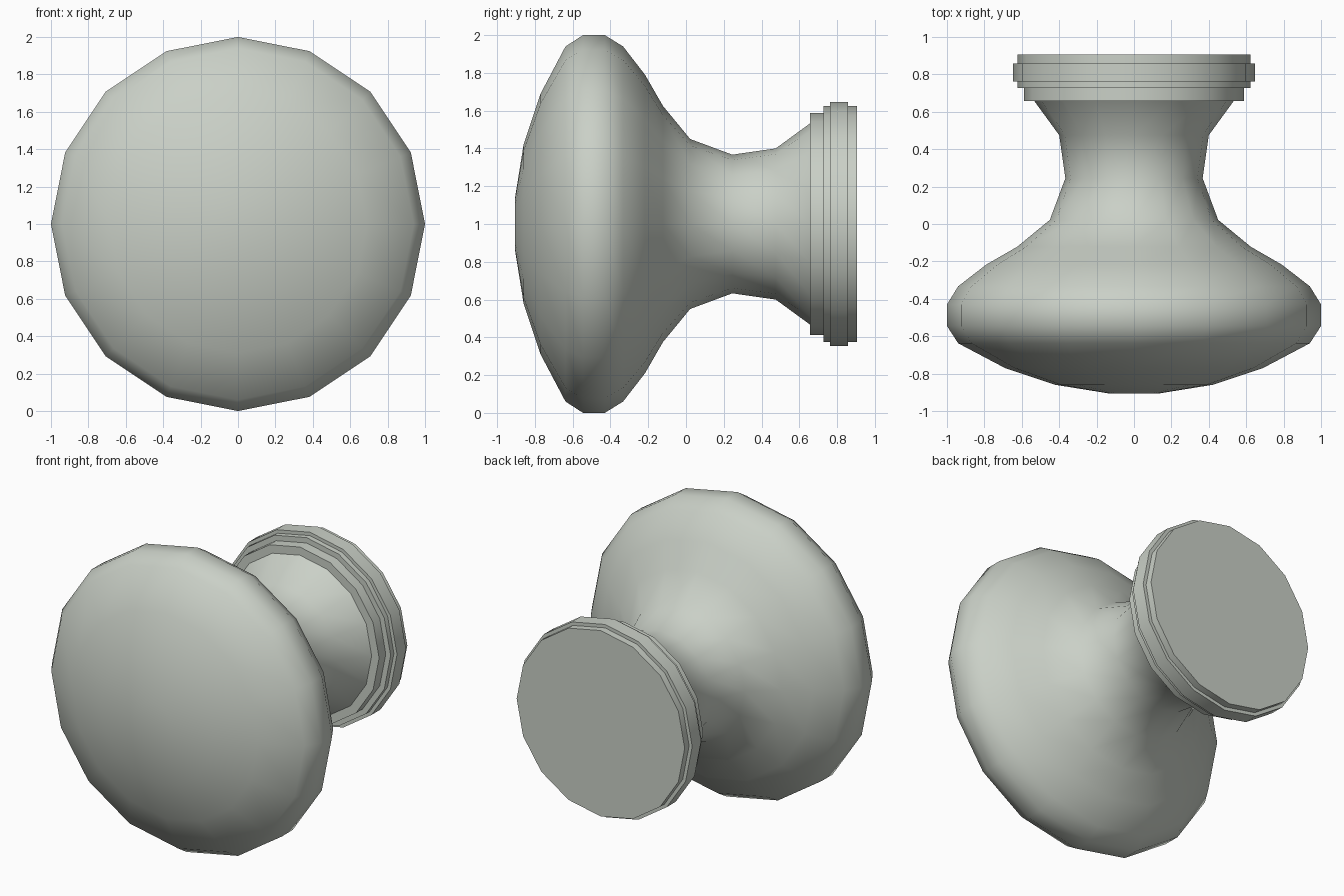
import bpy, bmesh, math

if "Cube" in bpy.data.objects:
    bpy.data.objects.remove(bpy.data.objects["Cube"])

SEGMENTS = 16
CENTRE_Z = 1.0

material = bpy.data.materials.new("pale grey green")
material.diffuse_color = (0.59, 0.63, 0.57, 1)
material.use_nodes = True
material.node_tree.nodes["Principled BSDF"].inputs["Base Color"].default_value = material.diffuse_color


def lathe(name, profile, sharp_angle):
    """Revolve (y, radius) points around the horizontal y axis, capping both ends."""
    bm = bmesh.new()
    rings = []
    for y, r in profile:
        rings.append([bm.verts.new((r * math.sin(2 * math.pi * i / SEGMENTS), y,
                                    CENTRE_Z + r * math.cos(2 * math.pi * i / SEGMENTS)))
                      for i in range(SEGMENTS)])
    for a, b in zip(rings, rings[1:]):
        for i in range(SEGMENTS):
            j = (i + 1) % SEGMENTS
            bm.faces.new((a[i], a[j], b[j], b[i]))
    bm.faces.new(rings[0])
    bm.faces.new(rings[-1])
    bmesh.ops.recalc_face_normals(bm, faces=bm.faces)
    mesh = bpy.data.meshes.new(name)
    bm.to_mesh(mesh)
    bm.free()
    mesh.materials.append(material)
    obj = bpy.data.objects.new(name, mesh)
    bpy.context.collection.objects.link(obj)
    bpy.ops.object.select_all(action='DESELECT')
    obj.select_set(True)
    bpy.context.view_layer.objects.active = obj
    bpy.ops.object.shade_smooth_by_angle(angle=math.radians(sharp_angle))
    return obj


# Domed knob head flowing into the waisted neck
lathe("knob_head_and_neck", [
    (-0.905, 0.14), (-0.86, 0.42), (-0.77, 0.69), (-0.638, 0.94),
    (-0.545, 1.0), (-0.43, 1.0), (-0.333, 0.94), (-0.217, 0.79),
    (-0.122, 0.625), (0.022, 0.45), (0.245, 0.367), (0.475, 0.40),
    (0.66, 0.535)], 60)

# Stepped mounting base
lathe("stepped_base", [
    (0.657, 0.588), (0.728, 0.588), (0.728, 0.624), (0.763, 0.624),
    (0.763, 0.647), (0.858, 0.647), (0.858, 0.624), (0.905, 0.624)], 40)
